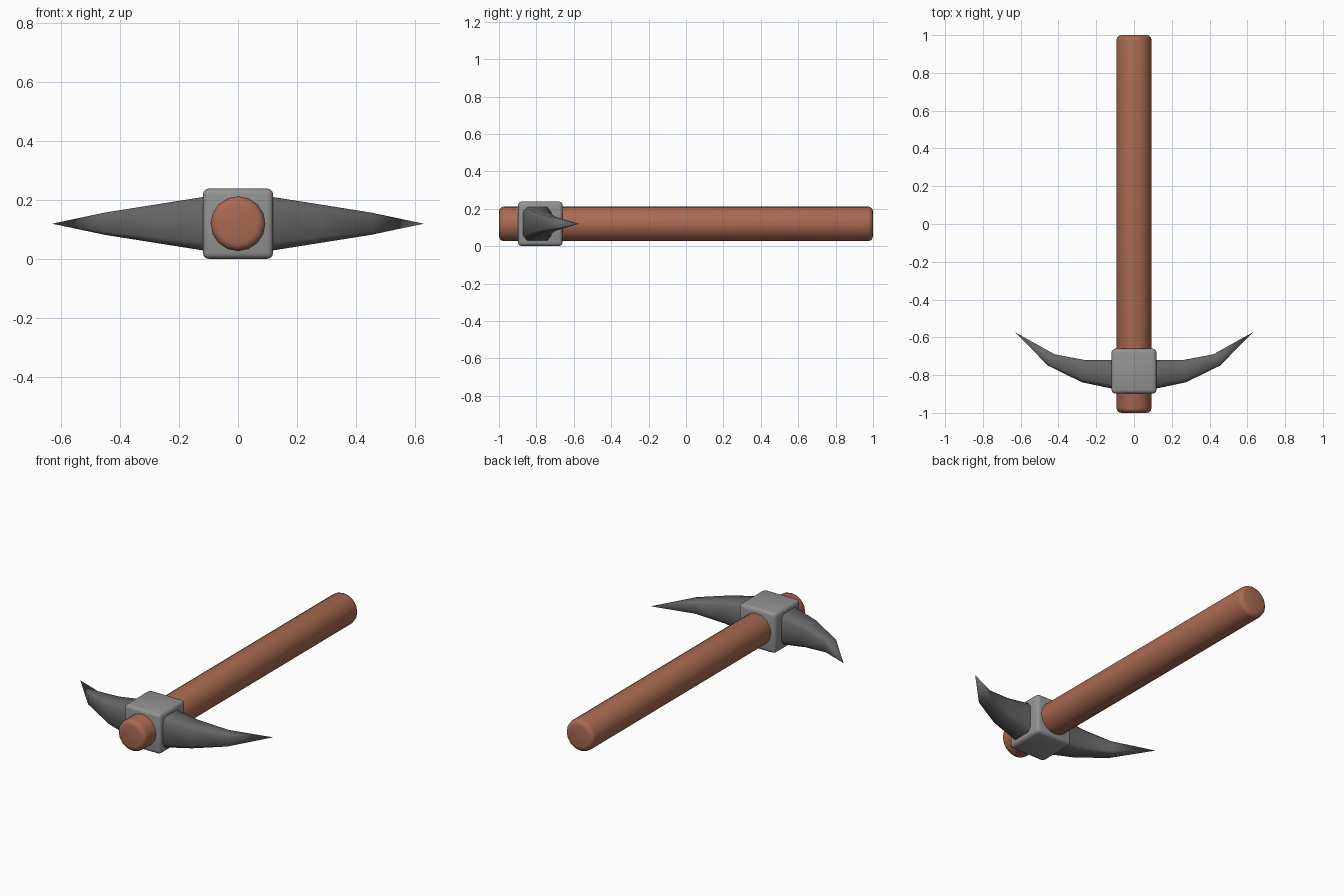
import bpy, bmesh, math
from mathutils import Vector, Matrix

if "Cube" in bpy.data.objects:
    bpy.data.objects.remove(bpy.data.objects["Cube"])

ZC = 0.12  # height of the handle axis


def material(name, rgb):
    m = bpy.data.materials.new(name)
    m.diffuse_color = (*rgb, 1)
    m.use_nodes = True
    m.node_tree.nodes["Principled BSDF"].inputs["Base Color"].default_value = m.diffuse_color
    return m


wood = material("reddish wood", (0.40, 0.145, 0.085))
light_steel = material("light steel", (0.29, 0.29, 0.29))
dark_steel = material("dark steel", (0.135, 0.135, 0.135))


def finish(name, bm, mat, angle=50):
    bmesh.ops.recalc_face_normals(bm, faces=bm.faces[:])
    me = bpy.data.meshes.new(name)
    bm.to_mesh(me)
    bm.free()
    me.materials.append(mat)
    ob = bpy.data.objects.new(name, me)
    bpy.context.collection.objects.link(ob)
    bpy.ops.object.select_all(action='DESELECT')
    ob.select_set(True)
    bpy.context.view_layer.objects.active = ob
    bpy.ops.object.shade_smooth_by_angle(angle=math.radians(angle))
    return ob


# Handle: round bar along y with rounded ends
bm = bmesh.new()
bmesh.ops.create_cone(bm, cap_ends=True, segments=16, radius1=0.093, radius2=0.093, depth=2,
                      matrix=Matrix.Translation((0, 0, ZC)) @ Matrix.Rotation(math.pi / 2, 4, 'X'))
rims = [e for e in bm.edges if abs(e.verts[0].co.y - e.verts[1].co.y) < 0.01]
bmesh.ops.bevel(bm, geom=rims, offset=0.027, segments=3, profile=0.5, affect='EDGES')
finish("handle", bm, wood)

# Head block: rounded cube around the handle
bm = bmesh.new()
bmesh.ops.create_cube(bm, size=0.238, matrix=Matrix.Translation((0, -0.779, ZC)))
bmesh.ops.bevel(bm, geom=bm.edges[:], offset=0.02, segments=3, profile=0.5, affect='EDGES')
finish("head_block", bm, light_steel)

# Spikes: tapering curved bars with chamfered rectangular sections
# (outer xy, inner xy, half height)
stations = [((0.09, -0.877), (0.09, -0.72), 0.095),
            ((0.275, -0.838), (0.26, -0.72), 0.066),
            ((0.455, -0.75), (0.42, -0.69), 0.038)]
TIP = (0.63, -0.573)
SECTION = [(0, -0.7), (0.15, -1), (0.85, -1), (1, -0.7),
           (1, 0.7), (0.85, 1), (0.15, 1), (0, 0.7)]
for side, name in ((1, "right_spike"), (-1, "left_spike")):
    bm = bmesh.new()
    rings = []
    for outer, inner, h in stations:
        o, i = Vector(outer), Vector(inner)
        ring = []
        for t, s in SECTION:
            p = o.lerp(i, t)
            ring.append(bm.verts.new((side * p.x, p.y, ZC + s * h)))
        rings.append(ring)
    tip = bm.verts.new((side * TIP[0], TIP[1], ZC))
    n = len(SECTION)
    for a, b in zip(rings, rings[1:]):
        for k in range(n):
            bm.faces.new((a[k], a[(k + 1) % n], b[(k + 1) % n], b[k]))
    for k in range(n):
        bm.faces.new((rings[-1][k], rings[-1][(k + 1) % n], tip))
    bm.faces.new(rings[0])
    finish(name, bm, dark_steel)
